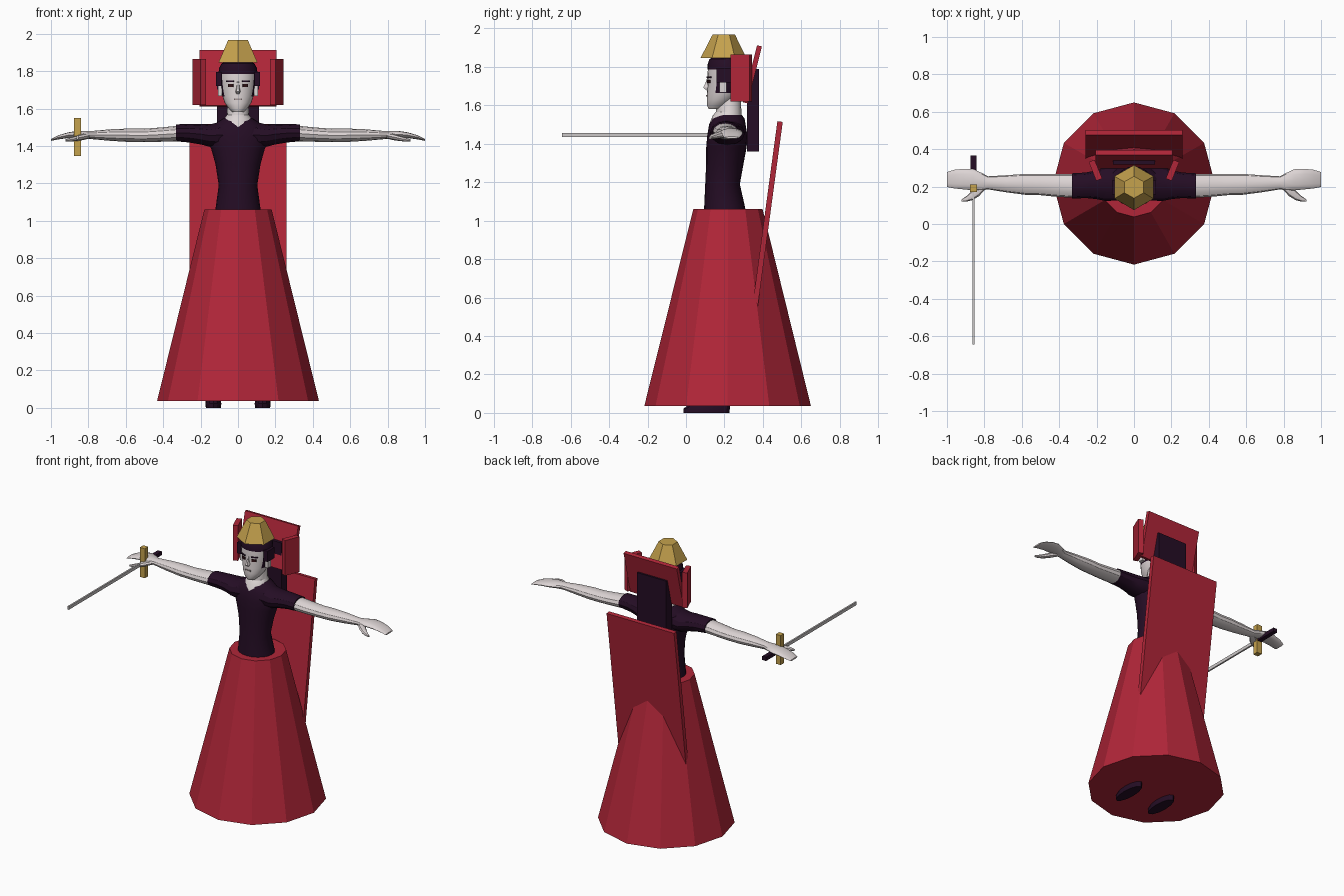
import bpy, bmesh, math
from mathutils import Vector, Matrix


def material(name, rgb):
    m = bpy.data.materials.new(name)
    m.diffuse_color = (*rgb, 1)
    return m


RED = material("crimson", (0.44, 0.019, 0.040))
DARK = material("dark_plum", (0.018, 0.004, 0.018))
GOLD = material("gold", (0.56, 0.36, 0.075))
SKIN = material("pale_skin", (0.72, 0.66, 0.66))
STEEL = material("steel", (0.60, 0.57, 0.57))
EYE = material("eye_brown", (0.03, 0.006, 0.008))
LIP = material("lip_grey", (0.38, 0.31, 0.31))


def finish(name, bm, mats, smooth=False):
    bmesh.ops.recalc_face_normals(bm, faces=bm.faces)
    mesh = bpy.data.meshes.new(name)
    bm.to_mesh(mesh)
    bm.free()
    for m in mats:
        mesh.materials.append(m)
    ob = bpy.data.objects.new(name, mesh)
    bpy.context.collection.objects.link(ob)
    if smooth:
        bpy.ops.object.select_all(action='DESELECT')
        ob.select_set(True)
        bpy.context.view_layer.objects.active = ob
        bpy.ops.object.shade_smooth_by_angle(angle=math.radians(32))
    return ob


def box(name, center, size, mat, rot=(0, 0, 0)):
    bm = bmesh.new()
    bmesh.ops.create_cube(bm, size=1)
    for v in bm.verts:
        v.co = Vector([a * b for a, b in zip(v.co, size)])
    turn = Matrix.Rotation(rot[2], 4, 'Z') @ Matrix.Rotation(rot[0], 4, 'X')
    bmesh.ops.transform(bm, matrix=Matrix.Translation(center) @ turn, verts=bm.verts)
    return finish(name, bm, [mat])


def loft(name, rings, mats, smooth=True, rule=None):
    bm = bmesh.new()
    rows = [[bm.verts.new(p) for p in ring] for ring in rings]
    n = len(rows[0])
    for a, b in zip(rows, rows[1:]):
        for i in range(n):
            bm.faces.new((a[i], a[(i + 1) % n], b[(i + 1) % n], b[i]))
    bm.faces.new(rows[0])
    bm.faces.new(rows[-1])
    if rule:
        for f in bm.faces:
            f.material_index = rule(f.calc_center_median())
    return finish(name, bm, mats, smooth)


def level_ring(z, rx, y0, y1, n=20, cx=0.0):
    """Horizontal oval from y0 to y1, a vertex on the front."""
    c, r = (y0 + y1) / 2, (y1 - y0) / 2
    return [(cx + rx * math.sin(2 * math.pi * i / n),
             c - r * math.cos(2 * math.pi * i / n), z) for i in range(n)]


def side_ring(x, y, z, ry, rz, n=12):
    """Oval across the x direction."""
    return [(x, y + ry * math.cos(2 * math.pi * i / n),
             z + rz * math.sin(2 * math.pi * i / n)) for i in range(n)]


# Twelve-sided skirt and hexagonal crown
loft("skirt", [level_ring(0.035, 0.433, -0.217, 0.65, 12),
               level_ring(1.06, 0.18, 0.038, 0.398, 12)], [RED], False)
loft("crown", [level_ring(1.845, 0.121, 0.075, 0.315, 6),
               level_ring(1.967, 0.06, 0.138, 0.255, 6)], [GOLD], False)

# Bodice
loft("bodice", [level_ring(z, rx, a, b) for z, rx, a, b in (
    (1.00, 0.13, 0.09, 0.32), (1.08, 0.118, 0.095, 0.305),
    (1.19, 0.103, 0.10, 0.28), (1.30, 0.12, 0.105, 0.30),
    (1.38, 0.142, 0.105, 0.315), (1.44, 0.165, 0.11, 0.32),
    (1.50, 0.15, 0.12, 0.31), (1.53, 0.105, 0.135, 0.305),
    (1.55, 0.075, 0.155, 0.29))], [DARK])

# Neck
loft("neck", [level_ring(z, rx, a, b, 16) for z, rx, a, b in (
    (1.50, 0.09, 0.12, 0.29), (1.545, 0.075, 0.138, 0.29),
    (1.565, 0.06, 0.155, 0.288), (1.65, 0.054, 0.165, 0.285))], [SKIN])

# Head, hair painted on the back and top
HEAD = ((1.58, 0.028, 0.118, 0.19), (1.60, 0.05, 0.109, 0.22),
        (1.63, 0.071, 0.109, 0.25), (1.665, 0.083, 0.109, 0.285),
        (1.70, 0.091, 0.112, 0.295), (1.735, 0.096, 0.112, 0.30),
        (1.765, 0.098, 0.112, 0.302), (1.797, 0.099, 0.115, 0.302))
loft("head", [level_ring(z, rx, a, b, 24) for z, rx, a, b in HEAD], [SKIN, DARK],
     rule=lambda c: int(c.z > 1.66 and c.y > 0.158))
loft("hair_cap", [level_ring(z, rx, a, b, 20) for z, rx, a, b in (
    (1.785, 0.104, 0.113, 0.308), (1.815, 0.102, 0.113, 0.308),
    (1.84, 0.088, 0.122, 0.295), (1.86, 0.05, 0.16, 0.25))], [DARK])

# Nose: narrow wedge running down from the brow
loft("nose", [[(-w, 0.125, z), (w, 0.125, z), (w * 0.5, y, z), (-w * 0.5, y, z)]
              for w, y, z in ((0.007, 0.111, 1.745), (0.011, 0.099, 1.71),
                              (0.016, 0.09, 1.692), (0.013, 0.106, 1.678))], [SKIN], False)
box("mouth", (0, 0.109, 1.65), (0.042, 0.009, 0.007), LIP)

for s, side in ((-1, "left"), (1, "right")):
    # Face details
    box(side + "_eye", (s * 0.039, 0.119, 1.724), (0.03, 0.009, 0.016), EYE, (0, 0, s * 0.4))
    box(side + "_brow", (s * 0.042, 0.120, 1.746), (0.042, 0.009, 0.007), DARK, (0, 0, s * 0.4))
    box(side + "_side_hair", (s * 0.103, 0.195, 1.757), (0.03, 0.075, 0.075), DARK)
    box(side + "_ear", (s * 0.097, 0.193, 1.695), (0.022, 0.035, 0.055), SKIN)

    # Short sleeve
    loft(side + "_sleeve", [side_ring(s * x, y, z, ry, rz) for x, y, z, ry, rz in (
        (0.07, 0.215, 1.46, 0.088, 0.075), (0.15, 0.215, 1.455, 0.092, 0.06),
        (0.20, 0.21, 1.463, 0.077, 0.055), (0.26, 0.207, 1.468, 0.068, 0.050),
        (0.332, 0.203, 1.47, 0.068, 0.045))], [DARK])

    # Arm and flat open hand in one run
    loft(side + "_arm", [side_ring(s * x, y, z, ry, rz) for x, y, z, ry, rz in (
        (0.31, 0.203, 1.467, 0.064, 0.042), (0.42, 0.207, 1.46, 0.061, 0.038),
        (0.50, 0.21, 1.456, 0.056, 0.036), (0.58, 0.212, 1.457, 0.056, 0.036),
        (0.68, 0.215, 1.458, 0.046, 0.031), (0.78, 0.22, 1.458, 0.035, 0.022),
        (0.81, 0.226, 1.46, 0.045, 0.020), (0.86, 0.237, 1.462, 0.057, 0.018),
        (0.91, 0.24, 1.457, 0.055, 0.015), (0.96, 0.24, 1.446, 0.05, 0.011),
        (0.999, 0.238, 1.432, 0.04, 0.005))], [SKIN])
    loft(side + "_thumb", [side_ring(s * x, y, z, ry, rz, 8) for x, y, z, ry, rz in (
        (0.79, 0.215, 1.455, 0.025, 0.015), (0.83, 0.182, 1.448, 0.034, 0.017),
        (0.865, 0.153, 1.44, 0.026, 0.014), (0.895, 0.135, 1.434, 0.015, 0.011),
        (0.922, 0.125, 1.43, 0.006, 0.006))], [SKIN])

    # Boot
    loft(side + "_boot", [level_ring(z, rx, a, b, 12, s * 0.132) for z, rx, a, b in (
        (0.0, 0.04, -0.012, 0.225), (0.022, 0.043, -0.012, 0.228),
        (0.05, 0.038, 0.02, 0.228))], [DARK])

    # Headdress wing, splayed outward
    box(side + "_wing", (s * 0.206, 0.287, 1.741), (0.034, 0.108, 0.245), RED,
        (0, 0, -s * math.radians(22)))

# Headdress board leaning back, and plain hanging panel behind it
box("headdress_board", (0, 0.345, 1.761), (0.41, 0.026, 0.305), RED, (-math.radians(14), 0, 0))
box("back_panel", (0, 0.348, 1.575), (0.225, 0.062, 0.43), DARK)

# Stiff cape running down into the skirt
box("cape", (0, 0.421, 1.01), (0.52, 0.028, 1.02), RED, (-math.radians(7.7), 0, 0))

# Sword held forward
box("sword_blade", (-0.858, -0.225, 1.445), (0.011, 0.84, 0.022), STEEL)
box("sword_guard", (-0.858, 0.191, 1.448), (0.038, 0.038, 0.205), GOLD)
box("sword_grip", (-0.858, 0.285, 1.445), (0.03, 0.16, 0.026), DARK)
